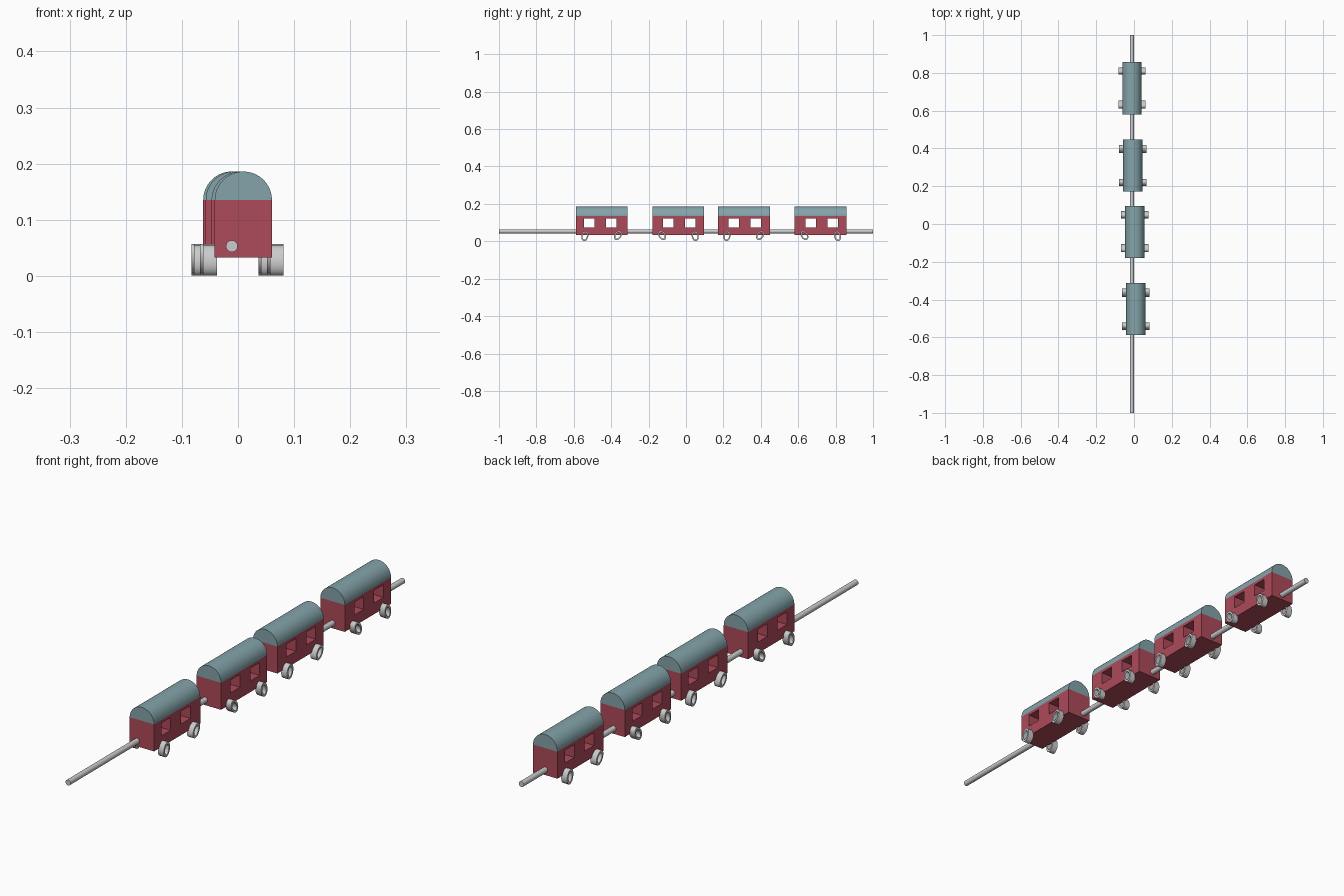
import bpy, bmesh, math

if "Cube" in bpy.data.objects:
    bpy.data.objects.remove(bpy.data.objects["Cube"])

HALF_W = 0.051      # half width of a carriage, also the roof radius
LENGTH = 0.276
FLOOR, EAVES = 0.033, 0.135


def material(name, color):
    mat = bpy.data.materials.new(name)
    mat.diffuse_color = color
    mat.use_nodes = True
    mat.node_tree.nodes["Principled BSDF"].inputs["Base Color"].default_value = mat.diffuse_color
    return mat


RED = material("red", (0.42, 0.068, 0.1, 1))
TEAL = material("teal", (0.23, 0.37, 0.4, 1))


def extrude_profile(name, loops, depth, loc, rot, mat=None):
    """Fill closed 2D loops (inner loops become holes) and extrude them."""
    curve = bpy.data.curves.new(name, 'CURVE')
    curve.dimensions = '2D'
    curve.fill_mode = 'BOTH'
    curve.extrude = depth / 2
    for pts in loops:
        spline = curve.splines.new('POLY')
        spline.points.add(len(pts) - 1)
        for p, (u, v) in zip(spline.points, pts):
            p.co = (u, v, 0, 1)
        spline.use_cyclic_u = True
    obj = bpy.data.objects.new(name, curve)
    bpy.context.collection.objects.link(obj)
    obj.location, obj.rotation_euler = loc, rot
    bpy.ops.object.select_all(action='DESELECT')
    obj.select_set(True)
    bpy.context.view_layer.objects.active = obj
    bpy.ops.object.convert(target='MESH')
    obj = bpy.context.object
    bm = bmesh.new()
    bm.from_mesh(obj.data)
    bmesh.ops.remove_doubles(bm, verts=bm.verts, dist=1e-5)
    bmesh.ops.recalc_face_normals(bm, faces=bm.faces)
    bm.to_mesh(obj.data)
    bm.free()
    bpy.ops.object.shade_smooth_by_angle(angle=math.radians(30))
    if mat:
        obj.data.materials.clear()
        obj.data.materials.append(mat)
    return obj


SIDEWAYS = (math.pi / 2, 0, math.pi / 2)   # profile in y-z, extruded along x
LENGTHWISE = (math.pi / 2, 0, 0)           # profile in x-z, extruded along y


def rect(u0, u1, v0, v1):
    return [(u0, v0), (u1, v0), (u1, v1), (u0, v1)]


def ellipse(a, b, tilt, n=32):
    c, s = math.cos(tilt), math.sin(tilt)
    pts = [(b * math.cos(2 * math.pi * i / n), a * math.sin(2 * math.pi * i / n)) for i in range(n)]
    return [(u * c + v * s, v * c - u * s) for u, v in pts]


def carriage(x, y, window_shift, flip):
    # body with two window openings right through it
    loops = [rect(-LENGTH / 2, LENGTH / 2, FLOOR, EAVES)]
    for w in (-0.059, 0.059):
        c = w + window_shift
        loops.append(rect(c - 0.028, c + 0.028, 0.075, 0.123))
    extrude_profile("carriage_body", loops, 2 * HALF_W, (x, y, 0), SIDEWAYS, RED)

    # half-round roof
    arc = [(HALF_W * math.cos(math.pi * i / 32), HALF_W * math.sin(math.pi * i / 32)) for i in range(33)]
    extrude_profile("carriage_roof", [arc], LENGTH, (x, y, EAVES), LENGTHWISE, TEAL)

    # leaning oval ring wheels, one pair upright and one pair tilted
    for off, tilt, z in ((-0.091, 12, 0.0275), (0.086, 32, 0.0315)):
        t = math.radians(tilt) * flip
        rings = [ellipse(0.0275, 0.0185, t), ellipse(0.019, 0.011, t)]
        for side in (-1, 1):
            extrude_profile("wheel", rings, 0.0245,
                            (x + side * 0.0595, y + off * flip, z), SIDEWAYS)


carriage(0.0095, -0.45, -0.008, 1)
carriage(0.004, -0.042, 0.006, -1)
carriage(-0.0065, 0.31, 0.004, 1)
carriage(-0.011, 0.719, 0.006, -1)

# long coupling rod running through the whole train
bpy.ops.mesh.primitive_cylinder_add(vertices=32, radius=0.0105, depth=2,
                                    location=(-0.011, 0, 0.053),
                                    rotation=(math.pi / 2, 0, 0))
bpy.context.object.name = "coupling_rod"
bpy.ops.object.shade_smooth_by_angle(angle=math.radians(30))
